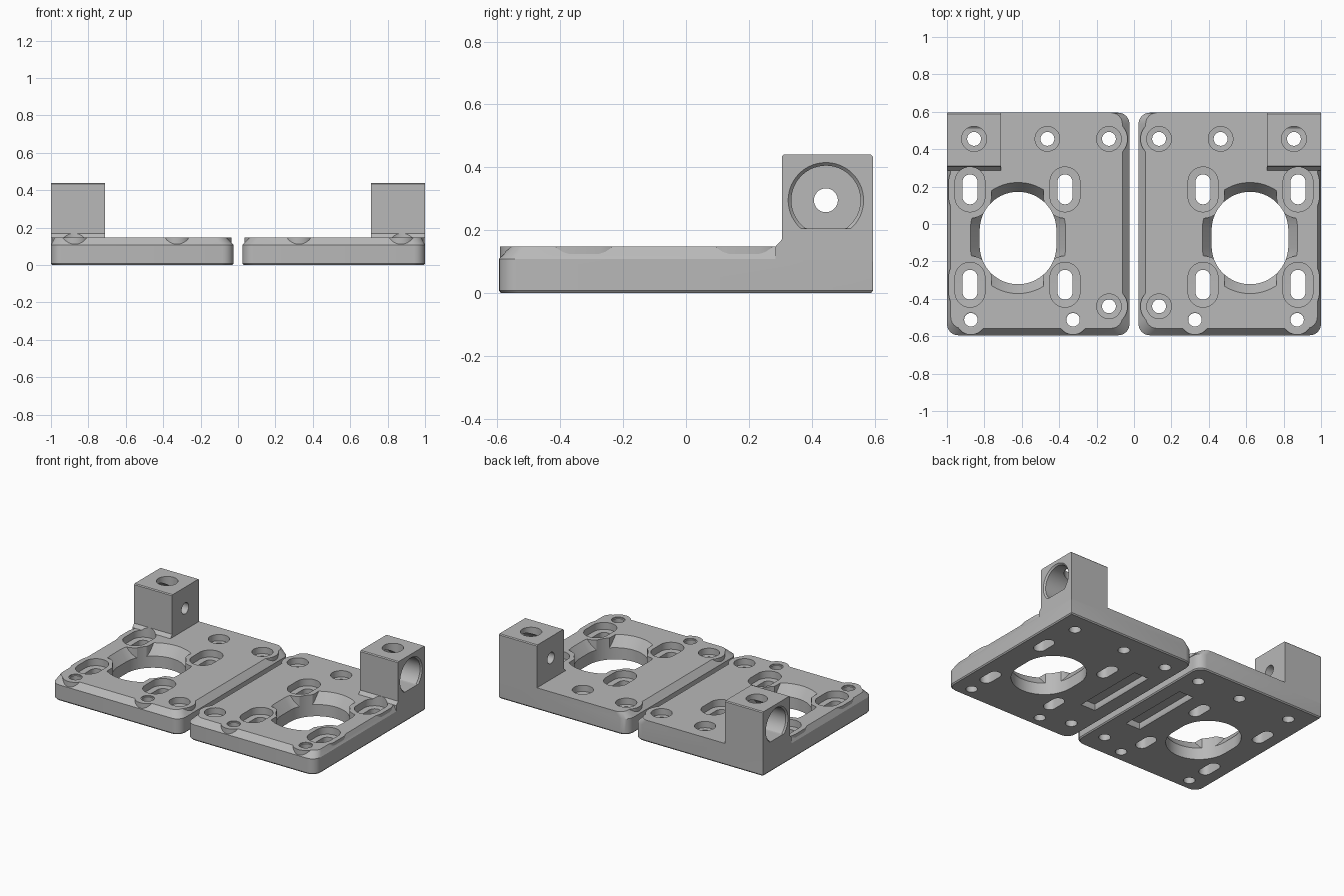
import bpy, bmesh, math
from mathutils import Matrix, Vector

cube = bpy.data.objects.get("Cube")
if cube:
    bpy.data.objects.remove(cube, do_unlink=True)

grey = bpy.data.materials.new("machined_grey")
grey.use_nodes = True
grey.diffuse_color = (0.48, 0.48, 0.48, 1)
grey.node_tree.nodes["Principled BSDF"].inputs["Base Color"].default_value = grey.diffuse_color

TOP = 0.148          # plate thickness
HALF_Y = 0.595


def loft(name, rings, matrix=None):
    """Closed solid through a stack of (outline, height) rings."""
    bm = bmesh.new()
    loops = [[bm.verts.new((x, y, z)) for x, y in pts] for pts, z in rings]
    for a, b in zip(loops, loops[1:]):
        for i in range(len(a)):
            j = (i + 1) % len(a)
            bm.faces.new((a[i], a[j], b[j], b[i]))
    bm.faces.new(loops[0][::-1])
    bm.faces.new(loops[-1])
    if matrix:
        bm.transform(matrix)
    bmesh.ops.recalc_face_normals(bm, faces=bm.faces[:])
    mesh = bpy.data.meshes.new(name)
    bm.to_mesh(mesh)
    bm.free()
    mesh.materials.append(grey)
    obj = bpy.data.objects.new(name, mesh)
    bpy.context.collection.objects.link(obj)
    return obj


def slot(x, y, r, stretch=0.0, n=40):
    """Circle, or slot elongated along y."""
    pts = []
    for i in range(n):
        a = 2 * math.pi * (i + 0.5) / n
        s = math.sin(a)
        pts.append((x + r * math.cos(a), y + r * s + math.copysign(stretch, s)))
    return pts


def outline(inner, outer, front, back):
    """Plate outline with rounded corners except the square outer back one."""
    pts = []
    corners = [(inner, front, 180, 0.06), (outer, front, 270, 0.06),
               (outer, back, 0, 0.003), (inner, back, 90, 0.06)]
    for x, y, start, r in corners:
        cx = x + r if x == inner else x - r
        cy = y + r if y == front else y - r
        for k in range(7):
            a = math.radians(start + 15 * k)
            pts.append((cx + r * math.cos(a), cy + r * math.sin(a)))
    return pts


def combine(target, tool, operation="DIFFERENCE"):
    mod = target.modifiers.new("cut", "BOOLEAN")
    mod.operation = operation
    mod.solver = "EXACT"
    mod.object = tool
    bpy.context.view_layer.objects.active = target
    bpy.ops.object.modifier_apply(modifier=mod.name)
    bpy.data.objects.remove(tool, do_unlink=True)


# Plate with chamfered top edges and a fine bottom edge break
full = outline(0.024, 1.0, -HALF_Y, HALF_Y)
plate = loft("left_plate", [
    (outline(0.03, 0.994, 0.006 - HALF_Y, HALF_Y - 0.006), 0),
    (full, 0.008), (full, 0.108),
    (outline(0.062, 0.98, 0.037 - HALF_Y, HALF_Y), TOP)])

# Main opening with flared rim
MX, MY = 0.62, -0.075
combine(plate, loft("flare", [
    (slot(MX, MY, r, 0.042, 72), z)
    for r, z in ((0.205, -0.1), (0.205, 0.08), (0.255, TOP), (0.262, TOP + 0.01))]))

# Hole layout: x, y, hole radius, counterbore radius, boss radius, stretch, bore depth
slots = [(x, y, 0.04, 0.08, 0.115, 0.04, 0.05) for x in (0.369, 0.877) for y in (0.185, -0.325)]
screws = [(x, y, 0.037, 0.066, 0.1, 0, 0.045)
          for x, y in ((0.134, 0.455), (0.463, 0.455), (0.134, -0.44))]
pins = [(x, -0.512, 0.036, 0.042, 0.08, 0, 0.008) for x in (0.326, 0.872)]
holes = slots + screws + pins

# Full-height bosses, trimmed to the plate outline
for x, y, r, bore, boss, stretch, depth in holes:
    pad = loft("boss", [(slot(x, y, boss, stretch), 0.04), (slot(x, y, boss, stretch), TOP)])
    combine(pad, loft("trim", [(full, 0.02), (full, 0.3)]), "INTERSECT")
    combine(plate, pad, "UNION")

# Upright mounting block with a small fillet at its foot
profile = [(0.285, 0.1), (0.285, TOP), (0.305, 0.17), (0.305, 0.434), (0.311, 0.44),
           (0.589, 0.44), (HALF_Y, 0.434), (HALF_Y, 0.1)]
to_x = Matrix(((0, 0, 1, 0), (1, 0, 0, 0), (0, 1, 0, 0), (0, 0, 0, 1)))
combine(plate, loft("block", [(profile, 0.712), (profile, 1.0)], to_x), "UNION")

# Through holes and counterbores
opening = slot(MX, MY, 0.205, 0.042, 72)
combine(plate, loft("opening", [(opening, -0.1), (opening, 0.3)]))
for x, y, r, bore, boss, stretch, depth in holes:
    thin, wide = slot(x, y, r, stretch), slot(x, y, bore, stretch)
    combine(plate, loft("hole", [(thin, -0.1), (thin, TOP - depth),
                                 (wide, TOP - depth + 0.002), (wide, 0.25)]))

# Side bore in the block, flat at the bottom, with a pilot hole inward
BY, BZ = 0.445, 0.295


def flat_bore(r):
    return [(y, max(z, 0.205)) for y, z in slot(BY, BZ, r, 0, 64)]


combine(plate, loft("bore", [(flat_bore(0.11), 0.78), (flat_bore(0.11), 0.99),
                             (flat_bore(0.12), 1.0), (flat_bore(0.12), 1.05)], to_x))
pilot = slot(BY, BZ, 0.038)
combine(plate, loft("pilot", [(pilot, 0.6), (pilot, 0.85)], to_x))

# Vertical screw access through the block
thin, wide = slot(0.855, 0.455, 0.037), slot(0.855, 0.455, 0.067)
combine(plate, loft("access", [(thin, -0.1), (thin, 0.25), (wide, 0.252), (wide, 0.5)]))

# Long groove in the underside
def bar(e):
    return [(0.18 + sx * (0.05 + e), 0.03 + sy * (0.25 + e))
            for sx, sy in ((-1, -1), (1, -1), (1, 1), (-1, 1))]


combine(plate, loft("groove", [(bar(0.01), -0.01), (bar(0), 0.012), (bar(0), 0.04)]))

# Mirrored partner plate
twin = bpy.data.objects.new("right_plate", plate.data.copy())
bpy.context.collection.objects.link(twin)
twin.data.transform(Matrix.Scale(-1, 4, Vector((1, 0, 0))))
twin.data.flip_normals()

# Smooth round walls, crisp edges
bpy.ops.object.select_all(action="DESELECT")
for obj in (plate, twin):
    obj.select_set(True)
bpy.context.view_layer.objects.active = plate
bpy.ops.object.shade_smooth_by_angle(angle=math.radians(25))
